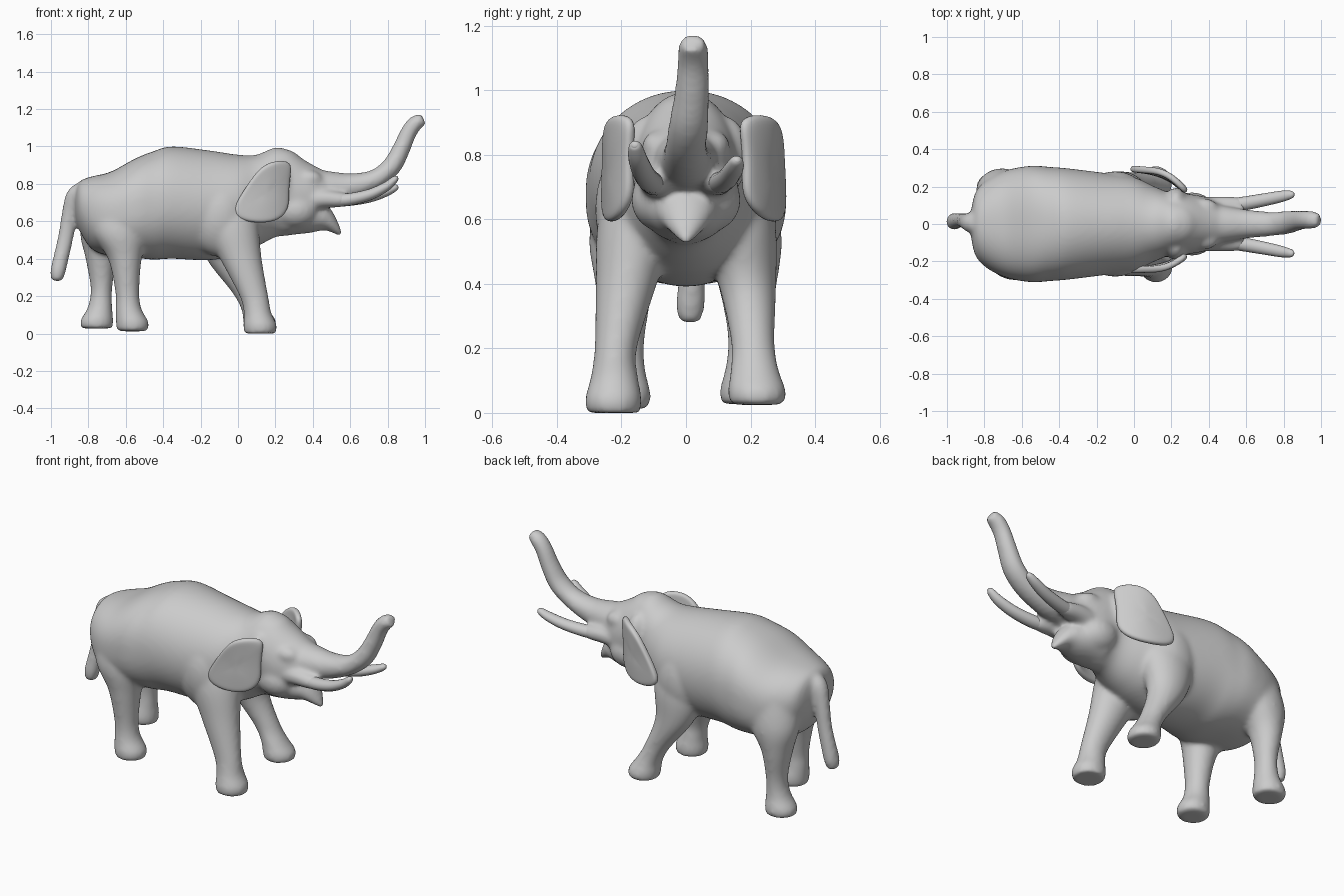
import bpy, bmesh, math
from mathutils import Vector, Matrix


def catmull(rows, steps=5):
    """Smoothly interpolate rows of numbers."""
    out, n = [], len(rows)
    for i in range(n - 1):
        p = [rows[max(i - 1, 0)], rows[i], rows[i + 1], rows[min(i + 2, n - 1)]]
        for s in range(steps):
            t = s / steps
            out.append([0.5 * (2 * b + (c - a) * t + (2 * a - 5 * b + 4 * c - d) * t * t
                        + (3 * b - a - 3 * c + d) * t ** 3) for a, b, c, d in zip(*p)])
    return out + [list(rows[-1])]


def power(v, e):
    return math.copysign(abs(v) ** e, v)


def tube(bm, rows, axis=None, seg=32):
    """Loft of ellipses; rows are (x, y, z, side radius, other radius[, boxiness])."""
    rows = catmull(rows)
    pts = [Vector(r[:3]) for r in rows]
    rings = []
    for i, r in enumerate(rows):
        t = axis or (pts[min(i + 1, len(pts) - 1)] - pts[max(i - 1, 0)]).normalized()
        up = t.cross(Vector((0, 1, 0))).normalized()
        side = up.cross(t)
        e = 2 / r[5] if len(r) > 5 else 1
        rings.append([bm.verts.new(pts[i] + side * max(r[3], .004) * power(math.cos(a), e)
                                   + up * max(r[4], .004) * power(math.sin(a), e))
                      for a in (2 * math.pi * k / seg for k in range(seg))])
    for a, b in zip(rings, rings[1:]):
        for k in range(seg):
            bm.faces.new((a[k], a[(k + 1) % seg], b[(k + 1) % seg], b[k]))
    bm.faces.new(rings[0])
    bm.faces.new(rings[-1][::-1])


def blob(bm, c, r):
    bmesh.ops.create_uvsphere(bm, u_segments=32, v_segments=20, radius=1,
                              matrix=Matrix.Translation(c) @ Matrix.Diagonal((*r, 1)))


def make(name, bm):
    bmesh.ops.recalc_face_normals(bm, faces=bm.faces)
    me = bpy.data.meshes.new(name)
    bm.to_mesh(me)
    bm.free()
    for p in me.polygons:
        p.use_smooth = True
    ob = bpy.data.objects.new(name, me)
    bpy.context.collection.objects.link(ob)
    return ob


X, Z = Vector((1, 0, 0)), Vector((0, 0, 1))
bm = bmesh.new()

# Torso running into neck and head
profile = [(-.87, .69, .08, .07, 2), (-.845, .68, .175, .135, 2.1), (-.78, .645, .24, .195, 2.3),
           (-.68, .64, .288, .225, 2.45), (-.55, .67, .311, .265, 2.4), (-.45, .685, .305, .29, 2.25),
           (-.35, .70, .297, .30, 2.1), (-.15, .685, .272, .293, 2), (0, .69, .25, .266, 2),
           (.1, .71, .205, .246, 2), (.2, .755, .165, .24, 2), (.28, .75, .162, .225, 2),
           (.38, .735, .145, .178, 2), (.46, .77, .108, .10, 2)]
tube(bm, [(x, 0, z, ry, rz, n) for x, z, ry, rz, n in profile], X, 64)

# Raised trunk
tube(bm, [(.36, 0, .77, .12, .12), (.48, 0, .78, .098, .09), (.6, 0, .785, .078, .072),
          (.73, 0, .822, .065, .054), (.82, .008, .892, .062, .052), (.872, .018, .985, .055, .048),
          (.912, .022, 1.075, .05, .044), (.95, .022, 1.125, .048, .042),
          (.992, .018, 1.147, .038, .032)])

# Lower jaw with pointed lip
tube(bm, [(.26, 0, .635, .14, .11), (.38, 0, .625, .118, .088), (.46, 0, .625, .09, .073),
          (.505, 0, .595, .062, .057), (.54, 0, .553, .03, .03), (.555, 0, .533, .01, .01)], X)

# Tail
tube(bm, [(-.8, 0, .75, .07, .07), (-.865, .005, .735, .055, .055), (-.9, .015, .64, .042, .043),
          (-.92, .02, .52, .038, .042), (-.945, .018, .41, .042, .042),
          (-.963, .013, .33, .046, .041), (-.97, .012, .28, .032, .03)])

# Legs: foot, ankle, shin, thigh
legs = [
    [(.118, -.225, 0, .083, .085), (.118, -.225, .045, .088, .09), (.105, -.222, .11, .074, .074),
     (.085, -.218, .2, .066, .077), (.015, -.185, .4, .095, .112), (-.04, -.155, .58, .12, .15),
     (-.06, -.12, .75, .11, .15)],
    [(.118, .22, .025, .085, .083), (.115, .22, .07, .09, .088), (.09, .213, .13, .076, .072),
     (.04, .207, .22, .068, .072), (-.06, .19, .4, .09, .11), (-.08, .158, .58, .12, .155),
     (-.08, .12, .75, .11, .15)],
    [(-.565, -.195, .012, .08, .083), (-.565, -.195, .06, .086, .088), (-.585, -.195, .13, .07, .07),
     (-.592, -.195, .22, .066, .064), (-.605, -.19, .4, .092, .09), (-.635, -.175, .55, .125, .15),
     (-.64, -.13, .74, .13, .15)],
    [(-.755, .19, .027, .08, .085), (-.755, .19, .07, .086, .088), (-.738, .19, .14, .068, .066),
     (-.73, .193, .24, .064, .058), (-.73, .19, .4, .092, .085), (-.7, .172, .55, .125, .145),
     (-.68, .13, .74, .13, .13)],
]
for leg in legs:
    tube(bm, leg, Z)

# Crown, then paired shoulders, ear roots, cheeks, eye ridges and tusk sockets
blob(bm, (.22, 0, .895), (.13, .115, .095))
for s in (-1, 1):
    blob(bm, (-.1, s * .14, .63), (.17, .142, .22))
    blob(bm, (.225, s * .12, .80), (.06, .075, .12))
    blob(bm, (.31, s * .07, .66), (.12, .1, .1))
    blob(bm, (.375, s * .085, .825), (.075, .052, .05))
    tube(bm, [(.34, s * .07, .71, .07, .07), (.45, s * .088, .72, .06, .052),
              (.54, s * .10, .715, .046, .042), (.59, s * .107, .715, .032, .032)])
body = make("elephant_body", bm)
m = body.modifiers.new("fuse", 'REMESH')
m.mode = 'VOXEL'
m.voxel_size = .011
m.use_smooth_shade = True
m = body.modifiers.new("soften", 'SMOOTH')
m.factor = .5
m.iterations = 16

# Tusks: near one curves higher than the far one
for name, s, rise in (("near_tusk", -1, .045), ("far_tusk", 1, 0)):
    bm = bmesh.new()
    tube(bm, [(.46, s * .088, .715, .036, .036), (.58, s * .108, .715, .037, .034),
              (.7, s * .13, .73 + rise * .25, .034, .03), (.79, s * .148, .757 + rise * .6, .03, .025),
              (.84, s * .157, .78 + rise, .021, .018), (.855, s * .16, .787 + rise, .008, .008)], seg=16)
    make(name, bm)

# Ears: curved flaps from an outline in x and z
outline = [(.285, .92), (.2, .925), (.12, .89), (.055, .80), (.0, .715), (-.03, .645),
           (.02, .605), (.12, .59), (.22, .605), (.27, .67), (.265, .76), (.275, .85)]
for name, s, flare in (("near_ear", -1, .105), ("far_ear", 1, .155)):
    bm = bmesh.new()
    cx, cz = .15, .75

    def ear_point(x, z):
        y = .145 + flare * (1 - math.exp(-(.29 - x) / .09)) + .1 * max(0, z - .78)
        return (x, s * y, z)
    rings = [[bm.verts.new(ear_point(cx + (x - cx) * f, cz + (z - cz) * f)) for x, z in outline]
             for f in (1.02, .8, .45)]
    n = len(outline)
    for a, b in zip(rings, rings[1:]):
        for k in range(n):
            bm.faces.new((a[k], a[(k + 1) % n], b[(k + 1) % n], b[k]))
    mid = bm.verts.new(ear_point(cx, cz))
    for k in range(n):
        bm.faces.new((rings[-1][k], rings[-1][(k + 1) % n], mid))
    ear = make(name, bm)
    m = ear.modifiers.new("thickness", 'SOLIDIFY')
    m.thickness = .036
    m.offset = 0
    m = ear.modifiers.new("round", 'SUBSURF')
    m.levels = m.render_levels = 2
